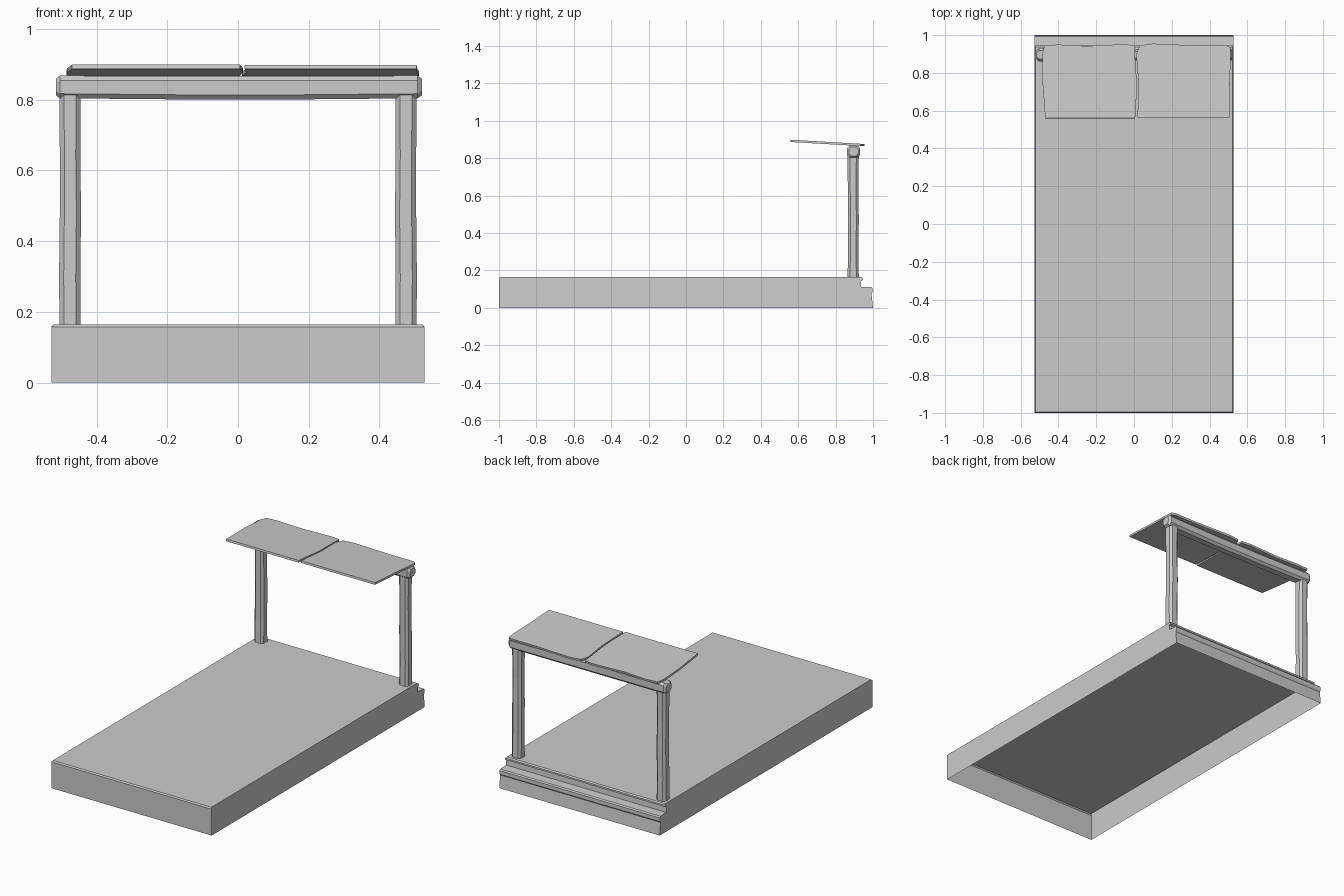
import bpy, bmesh

if "Cube" in bpy.data.objects:
    bpy.data.objects.remove(bpy.data.objects["Cube"])


def make(name, verts, faces):
    me = bpy.data.meshes.new(name)
    me.from_pydata(verts, [], faces)
    bm = bmesh.new()
    bm.from_mesh(me)
    bmesh.ops.recalc_face_normals(bm, faces=bm.faces)
    bm.to_mesh(me)
    bm.free()
    ob = bpy.data.objects.new(name, me)
    bpy.context.collection.objects.link(ob)
    return ob


def timber(name, rings, axis):
    """Loft chamfered rectangles: ring = (position, centre a, centre b, half a, half b)."""
    verts, faces = [], []
    for p, ca, cb, ha, hb in rings:
        c = 0.013
        for a, b in [(-ha + c, -hb), (ha - c, -hb), (ha, -hb + c), (ha, hb - c),
                     (ha - c, hb), (-ha + c, hb), (-ha, hb - c), (-ha, -hb + c)]:
            verts.append((p, ca + a, cb + b) if axis == 'X' else (ca + a, cb + b, p))
    for r in range(len(rings) - 1):
        for i in range(8):
            j = (i + 1) % 8
            faces.append((r * 8 + i, r * 8 + j, r * 8 + 8 + j, r * 8 + 8 + i))
    faces += [tuple(range(8)), tuple(range(len(verts) - 8, len(verts)))]
    return make(name, verts, faces)


def plank(name, outline):
    """Thin tilted roof board, higher at the front."""
    top = lambda y: 0.899 - (y - 0.56) * 0.058
    n = len(outline)
    verts = [(x, y, top(y)) for x, y in outline]
    verts += [(x, y - 0.002, top(y) - 0.012) for x, y in outline]
    faces = [tuple(range(n)), tuple(range(n, 2 * n))]
    faces += [(i, (i + 1) % n, (i + 1) % n + n, i + n) for i in range(n)]
    return make(name, verts, faces)


# Base: hollow, open underneath, stepped along the back
W, E = 0.527, 0.006
side = [(-1, 0, 0), (-1, 0.157, 0), (-0.994, 0.164, E), (0.938, 0.164, E),
        (0.945, 0.158, 0), (0.945, 0.148, 0), (0.935, 0.143, 0), (0.937, 0.113, 0),
        (0.992, 0.111, 0), (0.998, 0.104, 0), (0.998, 0.085, 0), (0.992, 0.075, 0), (1, 0, 0)]
n = len(side)
verts = [(s * (W - e), y, z) for s in (-1, 1) for y, z, e in side]
faces = [(i, i + 1, i + 1 + n, i + n) for i in range(n - 1)]
faces += [tuple(range(n)), tuple(range(n, 2 * n))]
make("base", verts, faces)

# Posts
for name, s in (("left_post", -1), ("right_post", 1)):
    timber(name, [(0.155, s * 0.475, 0.894, 0.030, 0.030),
                  (0.30, s * 0.476, 0.894, 0.030, 0.028),
                  (0.48, s * 0.474, 0.895, 0.030, 0.029),
                  (0.64, s * 0.475, 0.893, 0.029, 0.028),
                  (0.82, s * 0.475, 0.894, 0.030, 0.030)], 'Z')

# Cross beam, sagging slightly in the middle
timber("cross_beam", [(-0.515, 0.896, 0.836, 0.025, 0.024),
                      (-0.503, 0.896, 0.836, 0.035, 0.032),
                      (-0.17, 0.895, 0.834, 0.031, 0.033),
                      (0.02, 0.896, 0.834, 0.030, 0.033),
                      (0.18, 0.895, 0.834, 0.031, 0.033),
                      (0.508, 0.896, 0.836, 0.035, 0.032),
                      (0.52, 0.896, 0.836, 0.025, 0.024)], 'X')

# Two roof boards with worn edges
plank("left_roof_board", [(-0.47, 0.56), (0.006, 0.56), (0.013, 0.68), (0.014, 0.76),
                          (0.006, 0.88), (0.004, 0.945), (-0.05, 0.952), (-0.25, 0.942),
                          (-0.40, 0.95), (-0.475, 0.945), (-0.485, 0.90), (-0.484, 0.75)])
plank("right_roof_board", [(0.019, 0.565), (0.505, 0.565), (0.507, 0.75), (0.512, 0.88),
                           (0.51, 0.935), (0.49, 0.945), (0.33, 0.945), (0.10, 0.955),
                           (0.03, 0.945), (0.012, 0.90), (0.023, 0.76)])
